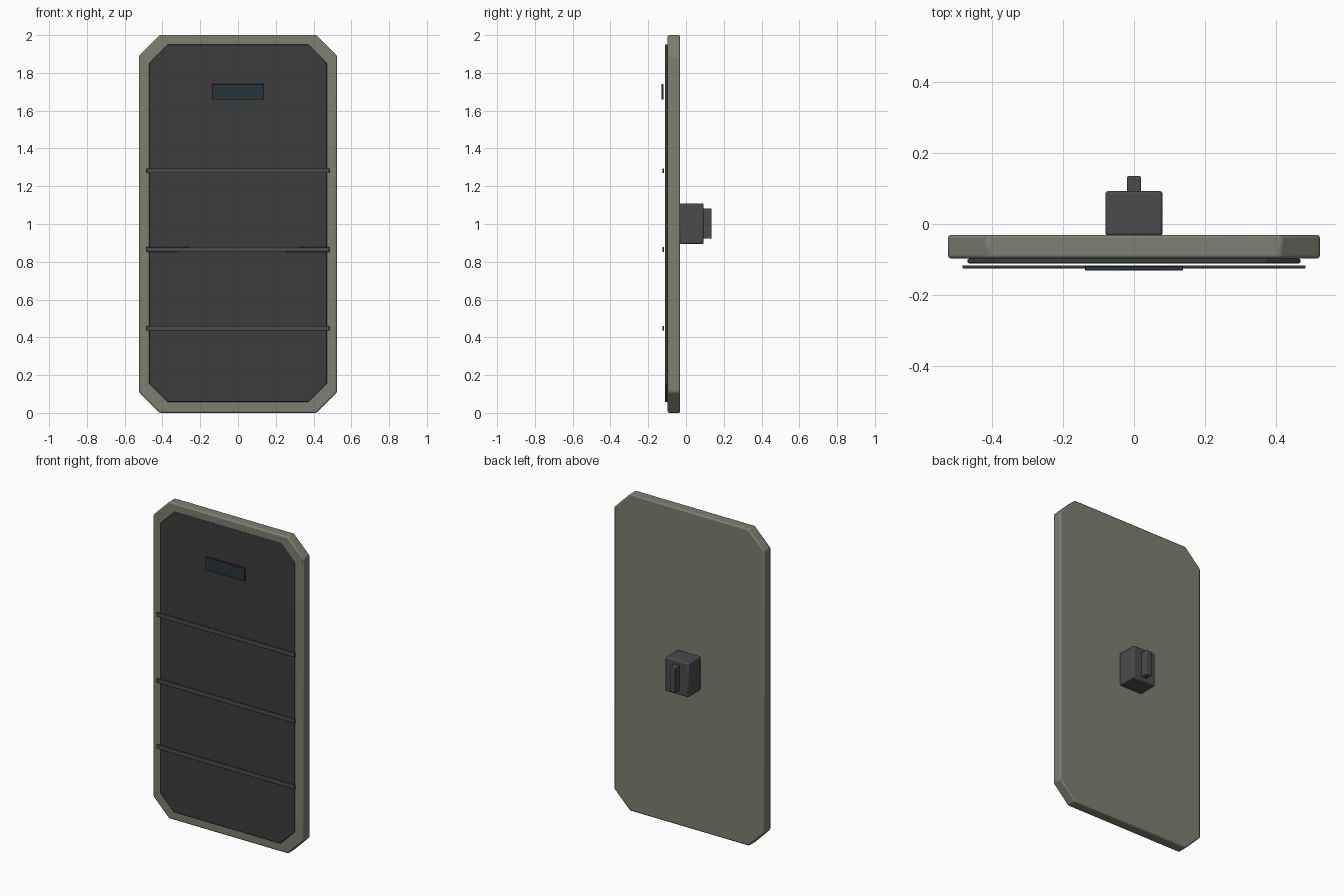
import bpy, bmesh, math

if "Cube" in bpy.data.objects:
    bpy.data.objects.remove(bpy.data.objects["Cube"])


def material(name, rgb):
    m = bpy.data.materials.new(name)
    m.diffuse_color = (*rgb, 1)
    m.use_nodes = True
    m.node_tree.nodes["Principled BSDF"].inputs["Base Color"].default_value = m.diffuse_color
    return m


OLIVE = material("olive_paint", (0.20, 0.215, 0.16))
DARK = material("dark_panel", (0.045, 0.045, 0.048))
METAL = material("dark_metal", (0.07, 0.07, 0.075))
GLASS = material("tinted_glass", (0.02, 0.035, 0.045))


def plate(name, half_x, y0, y1, z0, z1, mat, chamfer=0.0, bevel=0.0):
    """Rectangle with optional cut corners in XZ, extruded from y0 to y1."""
    c = chamfer
    if c:
        outline = [(-half_x + c, z0), (half_x - c, z0), (half_x, z0 + c), (half_x, z1 - c),
                   (half_x - c, z1), (-half_x + c, z1), (-half_x, z1 - c), (-half_x, z0 + c)]
    else:
        outline = [(-half_x, z0), (half_x, z0), (half_x, z1), (-half_x, z1)]
    bm = bmesh.new()
    face = bm.faces.new([bm.verts.new((x, y0, z)) for x, z in outline])
    ext = bmesh.ops.extrude_face_region(bm, geom=[face])
    for v in ext["geom"]:
        if isinstance(v, bmesh.types.BMVert):
            v.co.y = y1
    bmesh.ops.recalc_face_normals(bm, faces=bm.faces)
    me = bpy.data.meshes.new(name)
    bm.to_mesh(me)
    bm.free()
    me.materials.append(mat)
    ob = bpy.data.objects.new(name, me)
    bpy.context.collection.objects.link(ob)
    if bevel:
        mod = ob.modifiers.new("soft_edges", "BEVEL")
        mod.width = bevel
        mod.segments = 2
        mod.limit_method = "ANGLE"
        mod.angle_limit = math.radians(30)
    bpy.ops.object.select_all(action="DESELECT")
    ob.select_set(True)
    bpy.context.view_layer.objects.active = ob
    bpy.ops.object.shade_smooth_by_angle(angle=math.radians(30))
    return ob


# Shield body and front panel with cut corners
plate("shield_body", 0.525, -0.097, -0.031, 0.0, 2.0, OLIVE, chamfer=0.11, bevel=0.008)
plate("front_panel", 0.47, -0.111, -0.098, 0.057, 1.951, DARK, chamfer=0.098, bevel=0.004)

# Horizontal ribs standing off the front panel
for i in range(3):
    z = 0.448 + i * 0.417
    plate(f"rib_{i + 1}", 0.484, -0.125, -0.117, z - 0.013, z + 0.013, METAL, bevel=0.002)

# Viewing slit
plate("view_window", 0.138, -0.131, -0.119, 1.658, 1.74, GLASS, bevel=0.002)

# Rear mount and grip
plate("rear_mount", 0.081, -0.033, 0.093, 0.894, 1.109, METAL, bevel=0.008)
plate("rear_grip", 0.02, 0.088, 0.135, 0.922, 1.082, METAL, bevel=0.004)
